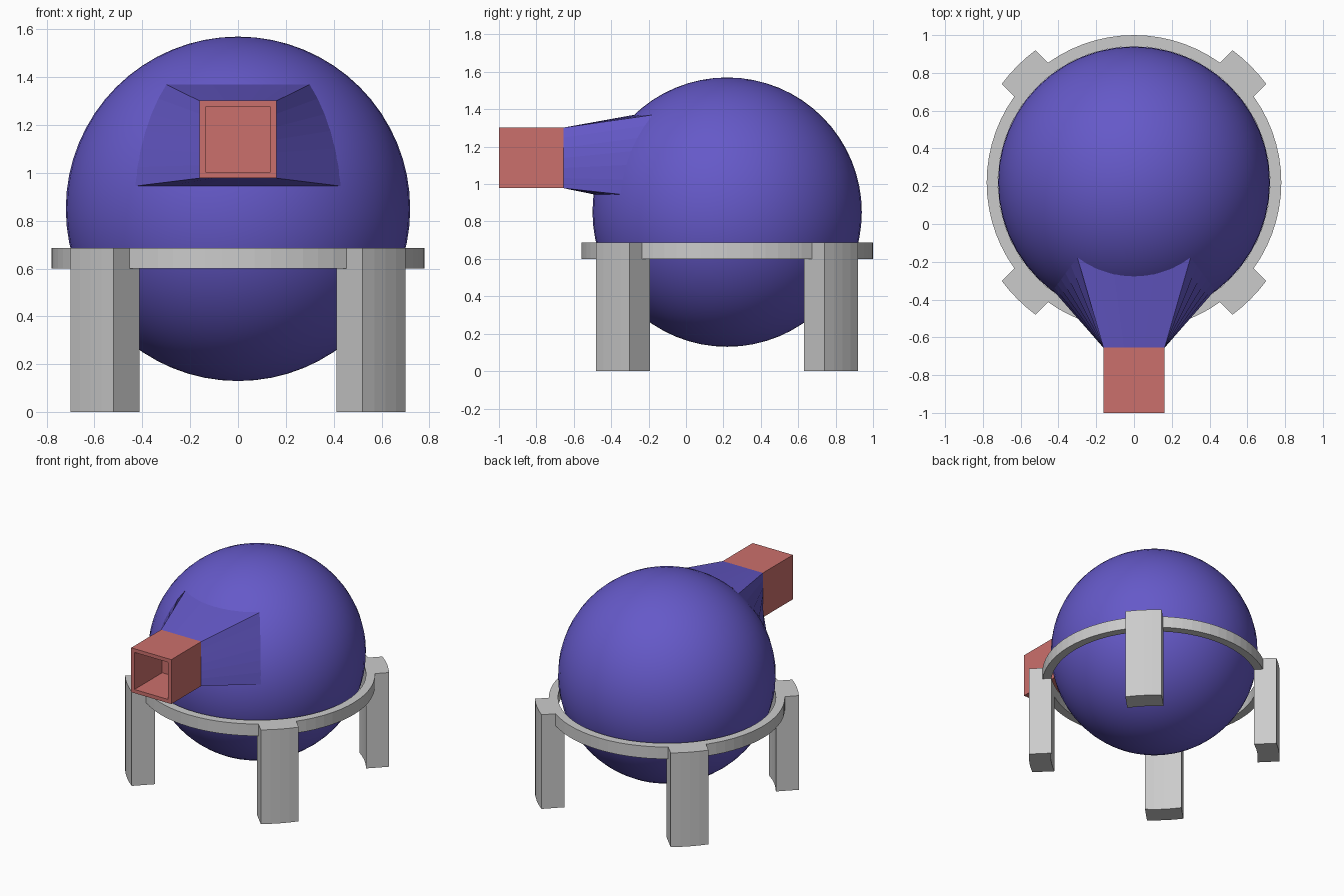
import bpy, bmesh
from math import sin, cos, asin, pi, radians

if "Cube" in bpy.data.objects:
    bpy.data.objects.remove(bpy.data.objects["Cube"])

CY, CZ, R = 0.22, 0.85, 0.72          # sphere centre and radius
RING_IN, RING_OUT, LEG_OUT = 0.72, 0.78, 0.873
HALF = 0.127                          # half width of a leg
RING_LOW, RING_TOP = 0.60, 0.687


def material(name, rgb):
    m = bpy.data.materials.new(name)
    m.diffuse_color = (*rgb, 1)
    m.use_nodes = True
    m.node_tree.nodes["Principled BSDF"].inputs["Base Color"].default_value = m.diffuse_color
    return m


purple = material("purple", (0.13, 0.10, 0.58))
red = material("red", (0.60, 0.16, 0.15))


def add_object(name, bm, mat=None):
    bmesh.ops.recalc_face_normals(bm, faces=bm.faces)
    me = bpy.data.meshes.new(name)
    bm.to_mesh(me)
    bm.free()
    ob = bpy.data.objects.new(name, me)
    bpy.context.collection.objects.link(ob)
    if mat:
        me.materials.append(mat)
    return ob


def curved_block(name, r_in, r_out, start, end, z0, z1, n):
    """Block following an arc; start and end give the angle for a radius."""
    bm = bmesh.new()
    rows = []
    for i in range(n + 1):
        t = i / n
        row = []
        for r, z in ((r_in, z0), (r_out, z0), (r_out, z1), (r_in, z1)):
            a = start(r) * (1 - t) + end(r) * t
            row.append(bm.verts.new((r * cos(a), CY + r * sin(a), z)))
        rows.append(row)
    for a, b in zip(rows, rows[1:]):
        for k in range(4):
            j = (k + 1) % 4
            bm.faces.new((a[k], a[j], b[j], b[k]))
    bm.faces.new(rows[0])
    bm.faces.new(rows[-1])
    return add_object(name, bm)


# Sphere body
bm = bmesh.new()
bmesh.ops.create_uvsphere(bm, u_segments=48, v_segments=32, radius=R)
bmesh.ops.translate(bm, verts=bm.verts, vec=(0, CY, CZ))
for f in bm.faces:
    f.smooth = True
add_object("sphere_body", bm, purple)

# Legs on the diagonals, with ring pieces between them
for i, side in enumerate(("back_right", "back_left", "front_left", "front_right")):
    mid = pi / 4 + i * pi / 2
    curved_block(side + "_leg", RING_IN, LEG_OUT,
                 lambda r: mid - asin(HALF / r), lambda r: mid + asin(HALF / r),
                 0, RING_TOP, 4)
    curved_block("ring_section_%d" % (i + 1), RING_IN, RING_OUT,
                 lambda r: mid + asin(HALF / r),
                 lambda r: mid + pi / 2 - asin(HALF / r),
                 RING_LOW, RING_TOP, 14)

# Neck lofted from a patch of the sphere to the square spout
AZ, LAT0, LAT1 = radians(37), asin(0.095 / R), asin(0.52 / R)
SX, SZ0, SZ1, SY = 0.162, 0.978, 1.302, -0.655
N = 6
outline = []                          # walk round a unit square
for (u0, v0), (u1, v1) in (((-1, 0), (1, 0)), ((1, 0), (1, 1)),
                           ((1, 1), (-1, 1)), ((-1, 1), (-1, 0))):
    for k in range(N):
        t = k / N
        outline.append((u0 + (u1 - u0) * t, v0 + (v1 - v0) * t))
bm = bmesh.new()
back, front = [], []
for u, v in outline:
    az, lat = u * AZ, LAT0 + (LAT1 - LAT0) * v
    back.append(bm.verts.new((R * cos(lat) * sin(az),
                              CY - R * cos(lat) * cos(az), CZ + R * sin(lat))))
    front.append(bm.verts.new((u * SX, SY, SZ0 + (SZ1 - SZ0) * v)))
for k in range(len(outline)):
    j = (k + 1) % len(outline)
    bm.faces.new((back[k], back[j], front[j], front[k]))
bm.faces.new(front)
add_object("neck", bm, purple)

# Hollow square spout: inset the front face and push it back
bm = bmesh.new()
bmesh.ops.create_cube(bm, size=1)
for v in bm.verts:
    v.co = (v.co.x * 0.324, -0.8275 + v.co.y * 0.345, 1.14 + v.co.z * 0.324)
bm.normal_update()
mouth = min(bm.faces, key=lambda f: f.calc_center_median().y)
bmesh.ops.inset_region(bm, faces=[mouth], thickness=0.038)
res = bmesh.ops.extrude_discrete_faces(bm, faces=[mouth])
bmesh.ops.translate(bm, verts=res["faces"][0].verts, vec=(0, 0.32, 0))
add_object("spout", bm, red)
